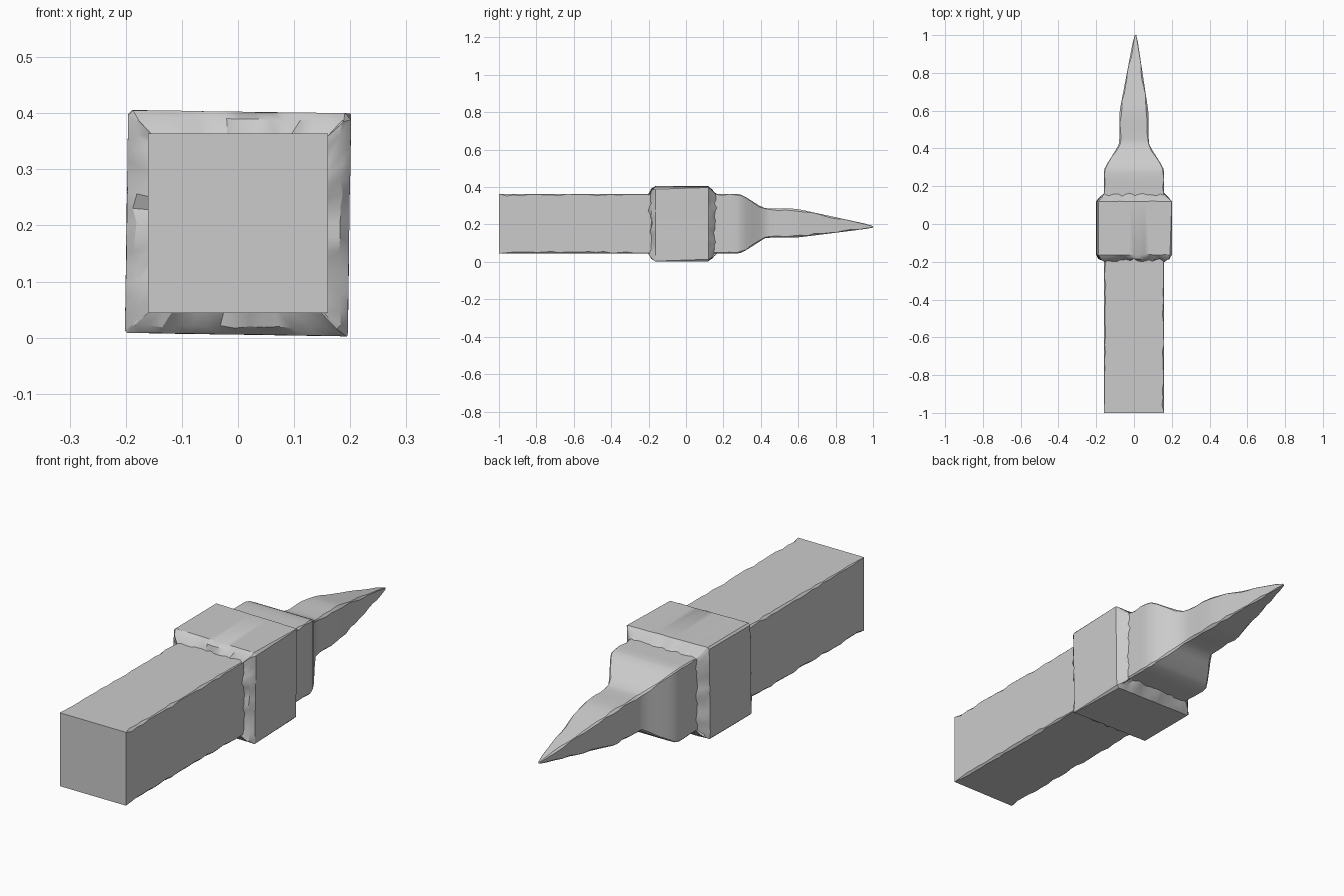
import bpy, bmesh, math, random
from mathutils import Matrix, Vector

random.seed(7)
cube = bpy.data.objects.get("Cube")
if cube:
    bpy.data.objects.remove(cube, do_unlink=True)

stone = bpy.data.materials.new("stone grey")
stone.use_nodes = True
GREY = (0.6, 0.6, 0.6, 1.0)
stone.diffuse_color = GREY
stone.node_tree.nodes["Principled BSDF"].inputs["Base Color"].default_value = GREY


def resample(profile, step):
    """Add even stations between the profile points."""
    out = []
    for a, b in zip(profile, profile[1:]):
        n = max(1, round((b[0] - a[0]) / step))
        out += [tuple(p + (q - p) * i / n for p, q in zip(a, b)) for i in range(n)]
    return out + [profile[-1]]


def section(bm, y, half, chip, rough, cx, cz, n):
    """One square ring across y with randomly chipped corners."""
    corners = [chip * random.uniform(0.15, 1.0) for _ in range(4)]
    ring = []
    for side in range(4):
        turn = Matrix.Rotation(side * math.pi / 2, 2)
        lo, hi = -half + corners[side - 1], half - corners[side]
        for i in range(n + 1):
            p = turn @ Vector((half - rough * random.random(), lo + (hi - lo) * i / n))
            dy = rough * random.uniform(-1, 1)
            ring.append(bm.verts.new((cx + p.x, y + dy, cz + p.y)))
    return ring


def loft(name, profile, step=0.04, n=1, cap_front=False, cap_back=False, tilt=0.0):
    """Square loft; profile rows are (y, half width, chip, roughness, x, z)."""
    bm = bmesh.new()
    rings = [section(bm, *row, n) for row in resample(profile, step)]
    for a, b in zip(rings, rings[1:]):
        for i in range(len(a)):
            j = (i + 1) % len(a)
            bm.faces.new((a[i], a[j], b[j], b[i]))
    if cap_front:
        bm.faces.new(rings[0])
    if cap_back:
        bm.faces.new(rings[-1])
    # slight crooked set about the long axis
    centre = Vector((0, 0, profile[0][5]))
    bmesh.ops.rotate(bm, verts=bm.verts, cent=centre,
                     matrix=Matrix.Rotation(tilt, 3, 'Y'))
    bmesh.ops.recalc_face_normals(bm, faces=bm.faces)
    me = bpy.data.meshes.new(name)
    bm.to_mesh(me)
    bm.free()
    me.materials.append(stone)
    me.shade_smooth()
    me.set_sharp_from_angle(angle=math.radians(30))
    ob = bpy.data.objects.new(name, me)
    bpy.context.collection.objects.link(ob)
    return ob


Z = 0.204

# long square shaft, clean at the front end
loft("shaft", [
    (-1.00, 0.16, 0.001, 0, 0, Z),
    (-0.96, 0.16, 0.012, 0, 0, Z),
    (-0.16, 0.16, 0.012, 0, 0, Z)], cap_front=True)

# wide collar with rough broken bevels
loft("collar", [
    (-0.195, 0.158, 0.006, 0.010, 0, Z),
    (-0.180, 0.188, 0.010, 0.008, 0, Z),
    (-0.163, 0.199, 0.012, 0.001, 0, Z),
    (0.120, 0.199, 0.012, 0.001, 0, Z),
    (0.138, 0.184, 0.010, 0.006, 0, Z),
    (0.160, 0.158, 0.006, 0.008, 0, Z)], step=0.3, n=14, tilt=0.015)

# shoulder narrowing into the pointed tip
loft("tip", [
    (0.12, 0.160, 0.008, 0, 0, Z),
    (0.27, 0.160, 0.010, 0, 0, Z),
    (0.295, 0.155, 0.010, 0, 0, Z),
    (0.32, 0.142, 0.010, 0, 0, Z),
    (0.39, 0.098, 0.010, 0, 0, Z),
    (0.42, 0.081, 0.010, 0, 0, Z + 0.003),
    (0.45, 0.078, 0.010, 0, 0, Z + 0.003),
    (0.58, 0.077, 0.012, 0, 0, Z + 0.003),
    (0.61, 0.074, 0.012, 0, 0, Z + 0.002),
    (0.96, 0.014, 0.007, 0, 0.007, 0.190),
    (1.00, 0.004, 0.002, 0, 0.008, 0.187)], cap_back=True)
